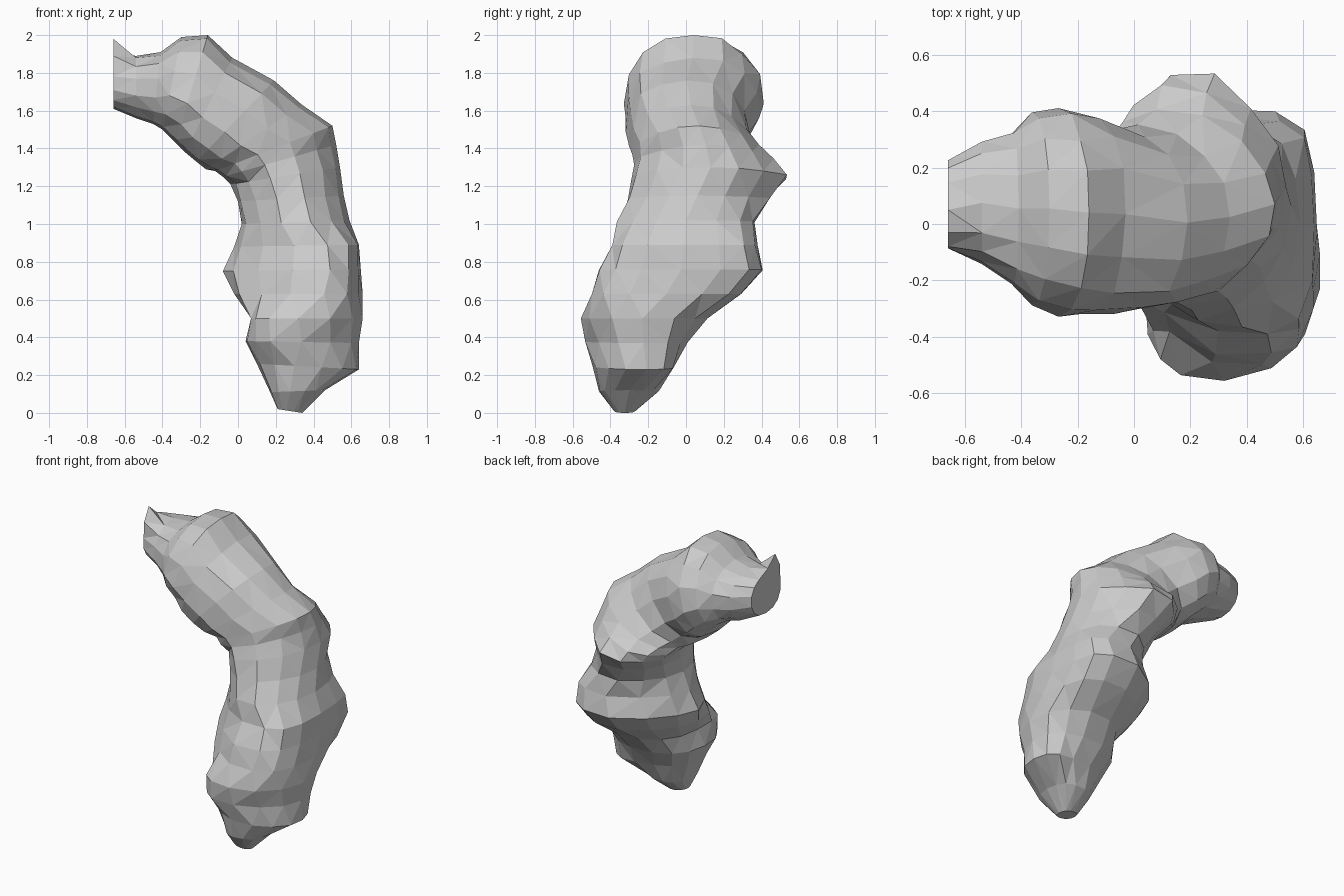
import bpy, bmesh, math, random
from mathutils import Vector

if "Cube" in bpy.data.objects:
    bpy.data.objects.remove(bpy.data.objects["Cube"])

random.seed(4)
SIDES = 14

# Cross-sections from foot to upper end:
# inner x, inner z, outer x, outer z, front y, back y
RINGS = [
    (.21, .02, .34, .00, -.38, -.27),
    (.17, .11, .46, .12, -.46, -.14),
    (.10, .26, .64, .23, -.50, -.08),
    (.04, .38, .64, .37, -.53, -.00),
    (.07, .50, .66, .50, -.57, .11),
    (-.02, .63, .66, .63, -.51, .30),
    (-.08, .75, .65, .76, -.46, .41),
    (-.02, .88, .64, .89, -.40, .38),
    (.02, 1.0, .59, 1.02, -.37, .37),
    (.00, 1.12, .56, 1.15, -.34, .46),
    (-.04, 1.21, .54, 1.30, -.31, .57),
    (-.08, 1.25, .52, 1.42, -.29, .50),
    (-.12, 1.28, .50, 1.52, -.28, .42),
    (-.17, 1.29, .34, 1.63, -.30, .35),
    (-.22, 1.33, .19, 1.76, -.32, .33),
    (-.28, 1.38, -.03, 1.88, -.33, .40),
    (-.33, 1.43, -.16, 2.0, -.33, .41),
    (-.40, 1.50, -.30, 1.99, -.30, .41),
    (-.45, 1.53, -.41, 1.91, -.22, .33),
    (-.54, 1.56, -.54, 1.89, -.14, .29),
    (-.66, 1.61, -.66, 1.88, -.09, .23),
]
# Sideways shift of the front and back bulges, per ring
SHIFT = {3: (-.3, 0), 4: (-.45, 0), 5: (.15, .25), 6: (.3, .35), 7: (.25, .4),
         8: (0, .15), 9: (0, -.1), 10: (0, -.15), 11: (0, -.15), 12: (0, -.1)}
# How much the outer side narrows around the bend and over the crown
OUTER = {8: .1, 9: .25, 10: .35, 11: .4, 12: .38, 13: .25, 14: .15,
         15: .12, 16: .2, 17: .22, 18: .1}
# How much the inner side narrows
INNER = {4: .1, 5: .25, 6: .35, 7: .3, 8: .2, 9: .2, 10: .2}
# Sideways lean of the outer edge near the foot
LEAN = {2: .08, 3: .04}


def soft(v, power=.88):
    """Slightly squared circle."""
    return math.copysign(abs(v) ** power, v)


bm = bmesh.new()
loops = []
for n, (xi, zi, xo, zo, y0, y1) in enumerate(RINGS):
    inner, outer = Vector((xi, 0, zi)), Vector((xo, 0, zo))
    mid, half = (inner + outer) / 2, (outer - inner) / 2
    centre = mid + Vector((0, (y0 + y1) / 2, 0))
    front, back = SHIFT.get(n, (0, 0))
    loop = []
    for k in range(SIDES):
        a = math.tau * k / SIDES
        c, s = soft(math.cos(a)), soft(math.sin(a))
        c += (back if s > 0 else front) * max(0, 1 - c * c)
        p = centre + half * c
        narrow = OUTER.get(n, 0) * max(0, c) + INNER.get(n, 0) * max(0, -c)
        p.y += (y1 - y0) / 2 * s * (1 - narrow) + LEAN.get(n, 0) * max(0, c)
        # Slight lumps, keeping the inner and outer lines and the ends exact
        if k % (SIDES // 2) and 0 < n < len(RINGS) - 1:
            p = centre + (p - centre) * random.uniform(.98, 1.04)
        loop.append(bm.verts.new(p))
    loops.append(loop)

# Raised, pointed lip on the cut upper end
for k, y, z in ((0, .05, 1.91), (-1, -.03, 1.98), (-2, -.08, 1.89)):
    loops[-1][k].co = Vector((-.66, y, z))

# Body surface and end caps
for a, b in zip(loops, loops[1:]):
    for k in range(SIDES):
        j = (k + 1) % SIDES
        bm.faces.new((a[k], a[j], b[j], b[k]))
bm.faces.new(loops[0])
bm.faces.new(loops[-1])

bmesh.ops.recalc_face_normals(bm, faces=bm.faces[:])
bmesh.ops.triangulate(bm, faces=bm.faces[:], quad_method='SHORT_EDGE')
mesh = bpy.data.meshes.new("lumpy_curved_body")
bm.to_mesh(mesh)
bm.free()
bpy.context.collection.objects.link(bpy.data.objects.new("lumpy_curved_body", mesh))
